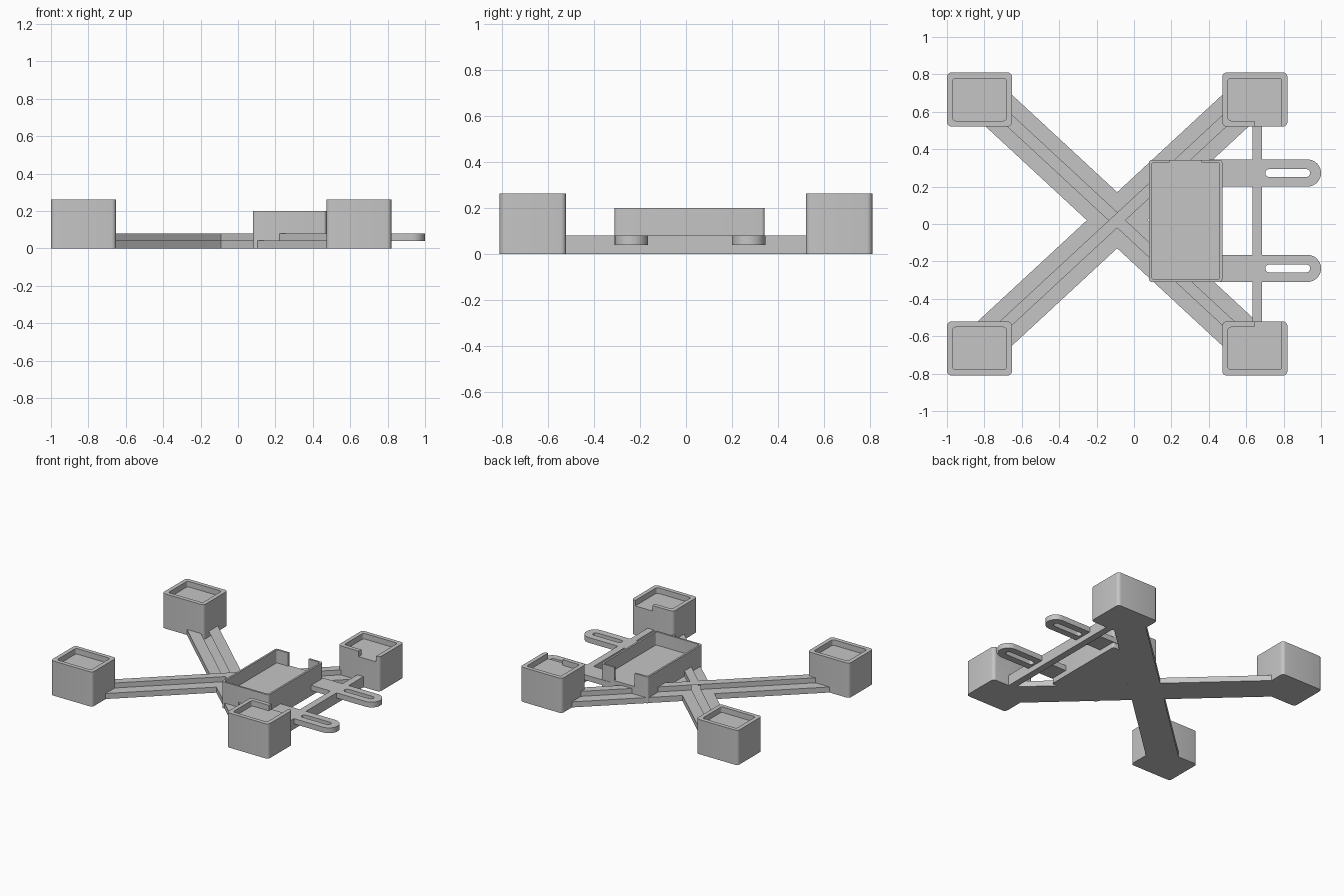
import bpy, bmesh, math
from mathutils import Matrix

if "Cube" in bpy.data.objects:
    bpy.data.objects.remove(bpy.data.objects["Cube"], do_unlink=True)

grey = bpy.data.materials.new("matte grey")
grey.use_nodes = True
grey.diffuse_color = (0.56, 0.56, 0.56, 1)
grey.node_tree.nodes["Principled BSDF"].inputs["Base Color"].default_value = (0.56, 0.56, 0.56, 1)


def box(name, x, y, z, radius=0, segments=5, angle=0, at=(0, 0)):
    """Block from (min, max) ranges, with optional rounded vertical edges and turn about z."""
    bm = bmesh.new()
    bmesh.ops.create_cube(bm, size=1)
    for v in bm.verts:
        for i, (lo, hi) in enumerate((x, y, z)):
            v.co[i] = lo if v.co[i] < 0 else hi
    if radius:
        upright = [e for e in bm.edges if abs(e.verts[0].co.z - e.verts[1].co.z) > 1e-5]
        bmesh.ops.bevel(bm, geom=upright, offset=radius, segments=segments,
                        profile=0.5, affect='EDGES')
    bm.transform(Matrix.Translation((*at, 0)) @ Matrix.Rotation(angle, 4, 'Z'))
    mesh = bpy.data.meshes.new(name)
    bm.to_mesh(mesh)
    bm.free()
    mesh.materials.append(grey)
    ob = bpy.data.objects.new(name, mesh)
    bpy.context.collection.objects.link(ob)
    return ob


def combine(ob, other, operation='DIFFERENCE'):
    """Apply a boolean and discard the helper."""
    mod = ob.modifiers.new("cut", 'BOOLEAN')
    mod.operation, mod.solver, mod.object = operation, 'EXACT', other
    bpy.context.view_layer.objects.active = ob
    bpy.ops.object.modifier_apply(modifier=mod.name)
    bpy.data.objects.remove(other, do_unlink=True)


def smooth(ob):
    bpy.ops.object.select_all(action='DESELECT')
    ob.select_set(True)
    bpy.context.view_layer.objects.active = ob
    bpy.ops.object.shade_smooth_by_angle(angle=math.radians(30))


# Flat crossed arms with a raised rib along each
centre, turn = (-0.09, 0.02), math.radians(42.8)
arms = box("crossed_arms", (-0.93, 0.93), (-0.11, 0.11), (0, 0.042), angle=turn, at=centre)
combine(arms, box("arm", (-0.93, 0.93), (-0.11, 0.11), (0, 0.042), angle=-turn, at=centre), 'UNION')
for a in (turn, -turn):
    combine(arms, box("rib", (-0.93, 0.93), (-0.03, 0.03), (0.02, 0.08), angle=a, at=centre), 'UNION')

# Corner pods with shallow pockets; the pair at +x has a notch in the inner wall
for side, x0, x1 in (("right", -1, -0.652), ("left", 0.472, 0.82)):
    for end, s in (("front", -1), ("back", 1)):
        def span(a, b):
            return tuple(sorted((s * a, s * b)))
        pod = box(f"{end}_{side}_pod", (x0, x1), span(0.521, 0.81), (0, 0.262), 0.024)
        combine(pod, box("pocket", (x0 + 0.031, x1 - 0.031), span(0.552, 0.779), (0.22, 0.4), 0.015))
        if side == "left":
            combine(pod, box("notch", (0.645, x1 - 0.031), span(0.5, 0.57), (0.22, 0.4)))
        smooth(pod)

# Open tray with a gap in its back wall
tray = box("tray", (0.08, 0.472), (-0.31, 0.342), (0, 0.2), 0.015)
combine(tray, box("tray_pocket", (0.094, 0.458), (-0.296, 0.328), (0.1, 0.4), 0.012))
combine(tray, box("tray_gap", (0.19, 0.36), (0.3, 0.4), (0.1, 0.4)))
smooth(tray)

# Slotted mounting tabs with round ends
for name, y in (("front_tab", -0.2375), ("back_tab", 0.2725)):
    tab = box(name, (0.6, 1), (y - 0.0725, y + 0.0725), (0.04, 0.08), 0.0724, 8)
    combine(tab, box("stem", (0.4, 0.75), (y - 0.0725, y + 0.0725), (0.04, 0.08)), 'UNION')
    combine(tab, box("slot", (0.702, 0.942), (y - 0.021, y + 0.021), (0, 0.2), 0.0209))
    smooth(tab)

# Tie bar between the two pods at +x
box("tie_bar", (0.633, 0.685), (-0.56, 0.56), (0, 0.08))
